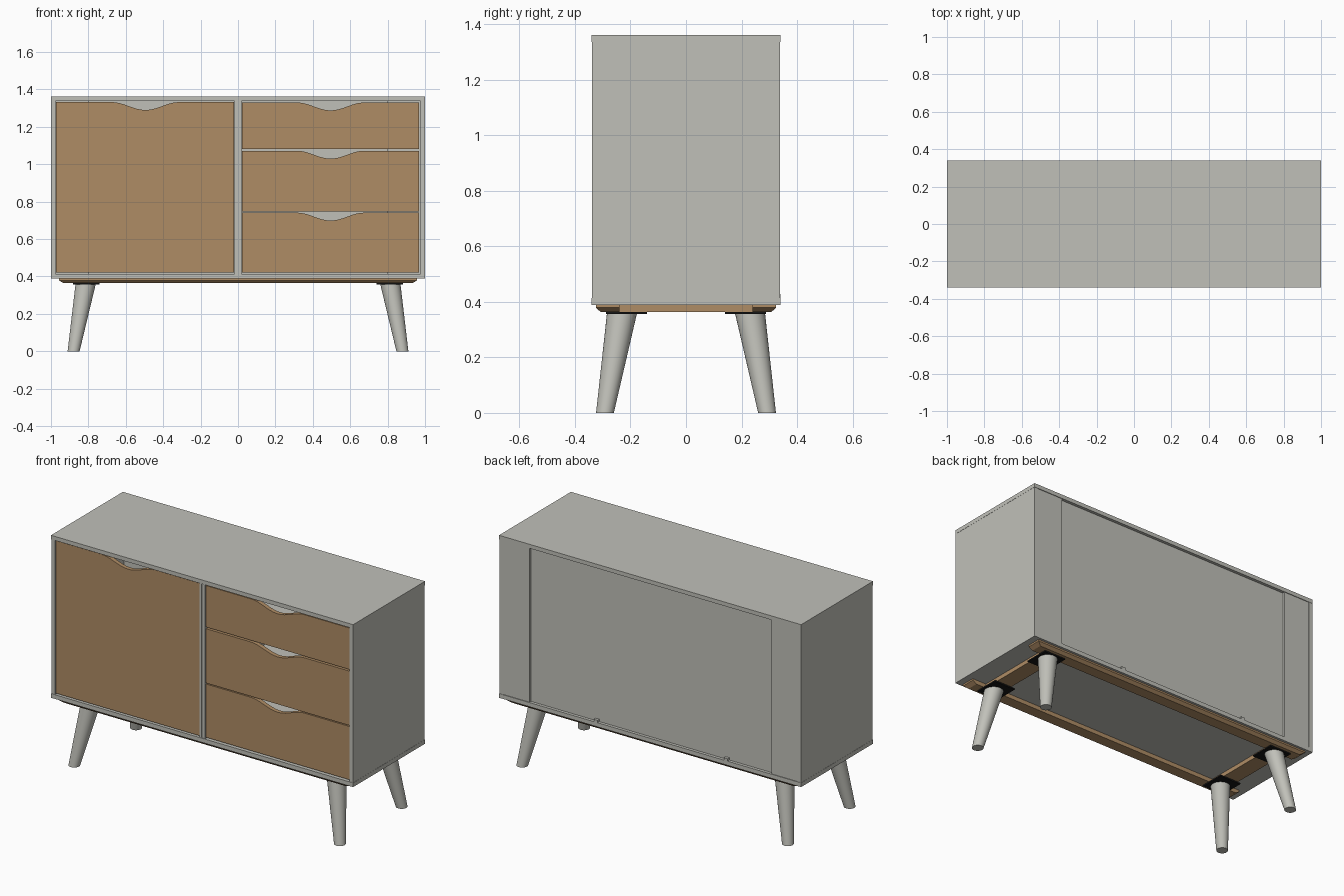
import bpy, bmesh, math

if "Cube" in bpy.data.objects:
    bpy.data.objects.remove(bpy.data.objects["Cube"])


def material(name, rgb):
    m = bpy.data.materials.new(name)
    m.diffuse_color = (*rgb, 1)
    m.use_nodes = True
    m.node_tree.nodes["Principled BSDF"].inputs["Base Color"].default_value = m.diffuse_color
    return m


GREY = material("warm grey paint", (0.53, 0.53, 0.485))
WOOD = material("oak wood", (0.43, 0.265, 0.13))
BLACK = material("black metal", (0.008, 0.008, 0.008))


def finish(name, bm, mat):
    bmesh.ops.recalc_face_normals(bm, faces=bm.faces)
    me = bpy.data.meshes.new(name)
    bm.to_mesh(me)
    bm.free()
    me.materials.append(mat)
    ob = bpy.data.objects.new(name, me)
    bpy.context.collection.objects.link(ob)
    return ob


def loft(name, rings, mat):
    """Join rings of points into a closed solid."""
    bm = bmesh.new()
    loops = [[bm.verts.new(p) for p in r] for r in rings]
    n = len(loops[0])
    for a, b in zip(loops, loops[1:]):
        for i in range(n):
            j = (i + 1) % n
            bm.faces.new((a[i], a[j], b[j], b[i]))
    bm.faces.new(loops[0][::-1])
    bm.faces.new(loops[-1])
    return finish(name, bm, mat)


def rect(x0, x1, y0, y1, z):
    return [(x0, y0, z), (x1, y0, z), (x1, y1, z), (x0, y1, z)]


def box(name, x0, x1, y0, y1, z0, z1, mat=GREY):
    return loft(name, [rect(x0, x1, y0, y1, z0), rect(x0, x1, y0, y1, z1)], mat)


def notched_front(name, x0, x1, z0, z1, cx, half=0.18, depth=0.042):
    """Flat front with a soft finger scoop in its top edge."""
    pts = [(x0, z0), (x1, z0), (x1, z1)]
    n = 24
    for i in range(n + 1):
        t = 1 - 2 * i / n
        pts.append((cx + half * t, z1 - depth * (0.5 + 0.5 * math.cos(math.pi * t))))
    pts.append((x0, z1))
    return loft(name, [[(x, y, z) for x, z in pts] for y in (-0.332, -0.307)], WOOD)


# Cabinet shell
box("top_panel", -1, 1, -0.34, 0.34, 1.337, 1.361)
box("bottom_panel", -1, 1, -0.34, 0.34, 0.389, 0.414)
for s, side in ((-1, "left"), (1, "right")):
    a, b = sorted((s * 0.975, s * 0.999))
    box(side + "_side_panel", a, b, -0.338, 0.338, 0.414, 1.337)
    a, b = sorted((s * 0.80, s * 0.975))
    box(side + "_back_strip", a, b, 0.315, 0.336, 0.414, 1.337)
box("back_panel", -0.80, 0.80, 0.305, 0.322, 0.414, 1.337)
box("divider_core", -0.006, 0.006, -0.333, 0.305, 0.414, 1.337)
box("divider_left", -0.018, -0.006, -0.337, 0.305, 0.414, 1.337)
box("divider_right", 0.006, 0.018, -0.337, 0.305, 0.414, 1.337)
for i, x in enumerate((0.36, -0.5)):
    box(f"back_clip_{i}", x - 0.012, x + 0.012, 0.322, 0.34, 0.414, 0.428)

# Door and drawers
notched_front("door", -0.973, -0.021, 0.42, 1.332, -0.495)
for i, (z0, z1) in enumerate(((0.422, 0.741), (0.747, 1.072), (1.082, 1.330))):
    notched_front(f"drawer_front_{i}", 0.021, 0.969, z0, z1, 0.495)
    b, t = z0 + 0.03, z1 - 0.055
    box(f"drawer_left_wall_{i}", 0.035, 0.05, -0.307, 0.28, b, t)
    box(f"drawer_right_wall_{i}", 0.94, 0.955, -0.307, 0.28, b, t)
    box(f"drawer_back_wall_{i}", 0.05, 0.94, 0.265, 0.28, b, t)
    box(f"drawer_base_{i}", 0.05, 0.94, -0.307, 0.265, b, b + 0.012)

# Base frame: long rails with chamfered outer edges, cross rails between
for s, side in ((-1, "front"), (1, "back")):
    def rail_ring(x, y, z):
        a, b = sorted((s * 0.24, s * y))
        return rect(-x, x, a, b, z)
    loft(side + "_rail", [rail_ring(0.932, 0.308, 0.364),
                          rail_ring(0.958, 0.325, 0.379),
                          rail_ring(0.958, 0.325, 0.389)], WOOD)
for s, side in ((-1, "left"), (1, "right")):
    a, b = sorted((s * 0.765, s * 0.865))
    box(side + "_cross_rail", a, b, -0.24, 0.24, 0.364, 0.389, WOOD)

# Splayed tapered legs with mounting plates
for sx, nx in ((-1, "left"), (1, "right")):
    for sy, ny in ((-1, "front"), (1, "back")):
        rings = []
        for cx, cy, r, z in ((0.879, 0.292, 0.032, 0), (0.815, 0.231, 0.054, 0.357)):
            rings.append([(sx * cx + r * math.cos(k * math.tau / 32),
                           sy * cy + r * math.sin(k * math.tau / 32), z)
                          for k in range(32)])
        leg = loft(f"{ny}_{nx}_leg", rings, GREY)
        for p in leg.data.polygons:
            p.use_smooth = len(p.vertices) == 4
        xa, xb = sorted((sx * 0.74, sx * 0.882))
        ya, yb = sorted((sy * 0.14, sy * 0.289))
        box(f"{ny}_{nx}_leg_plate", xa, xb, ya, yb, 0.356, 0.364, BLACK)
